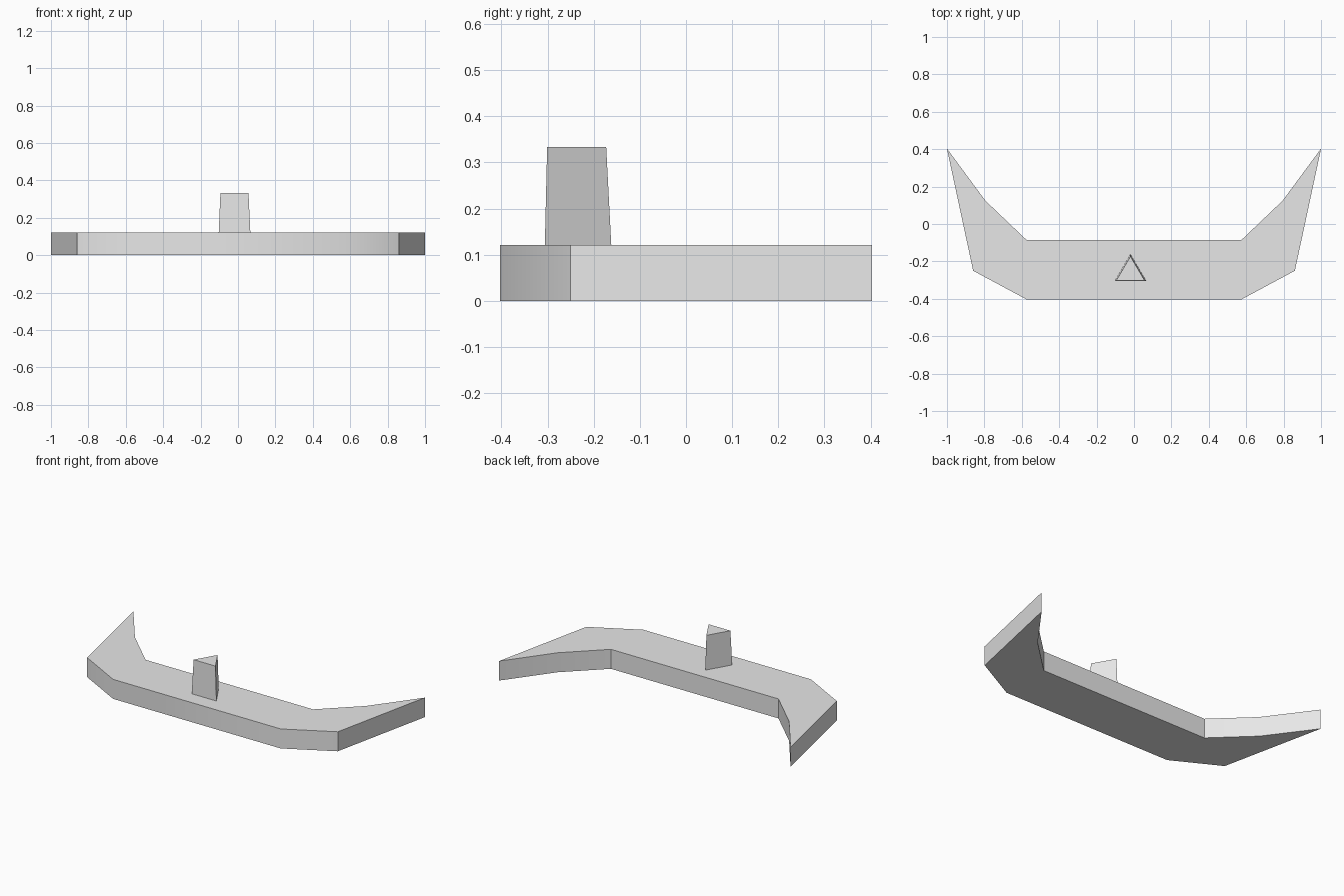
import bpy, bmesh, math

default = bpy.data.objects.get("Cube")
if default:
    bpy.data.objects.remove(default, do_unlink=True)

grey = bpy.data.materials.new("light_grey")
grey.use_nodes = True
grey.diffuse_color = (0.8, 0.8, 0.8, 1)
grey.node_tree.nodes["Principled BSDF"].inputs["Base Color"].default_value = (0.8, 0.8, 0.8, 1)


def prism(name, bottom, top, z0, z1):
    """Solid between two matching outlines at heights z0 and z1."""
    bm = bmesh.new()
    low = [bm.verts.new((x, y, z0)) for x, y in bottom]
    high = [bm.verts.new((x, y, z1)) for x, y in top]
    bm.faces.new(low)
    bm.faces.new(high)
    n = len(low)
    for i in range(n):
        j = (i + 1) % n
        bm.faces.new((low[i], low[j], high[j], high[i]))
    bmesh.ops.recalc_face_normals(bm, faces=bm.faces)
    mesh = bpy.data.meshes.new(name)
    bm.to_mesh(mesh)
    bm.free()
    mesh.materials.append(grey)
    obj = bpy.data.objects.new(name, mesh)
    bpy.context.collection.objects.link(obj)
    bpy.ops.object.select_all(action="DESELECT")
    obj.select_set(True)
    bpy.context.view_layer.objects.active = obj
    bpy.ops.object.shade_smooth_by_angle(angle=math.radians(30))
    return obj


# Crescent slab: half outline from front to back, mirrored across x
half = [(0.575, -0.403), (0.86, -0.25), (1.0, 0.403), (0.795, 0.125), (0.575, -0.085)]
outline = half + [(-x, y) for x, y in reversed(half)]
prism("crescent_base", outline, outline, 0, 0.121)

# Tapered three-sided post
post_bottom = [(-0.103, -0.306), (0.066, -0.306), (-0.019, -0.162)]
post_top = [(-0.094, -0.301), (0.056, -0.301), (-0.019, -0.173)]
prism("triangular_post", post_bottom, post_top, 0.121, 0.333)
